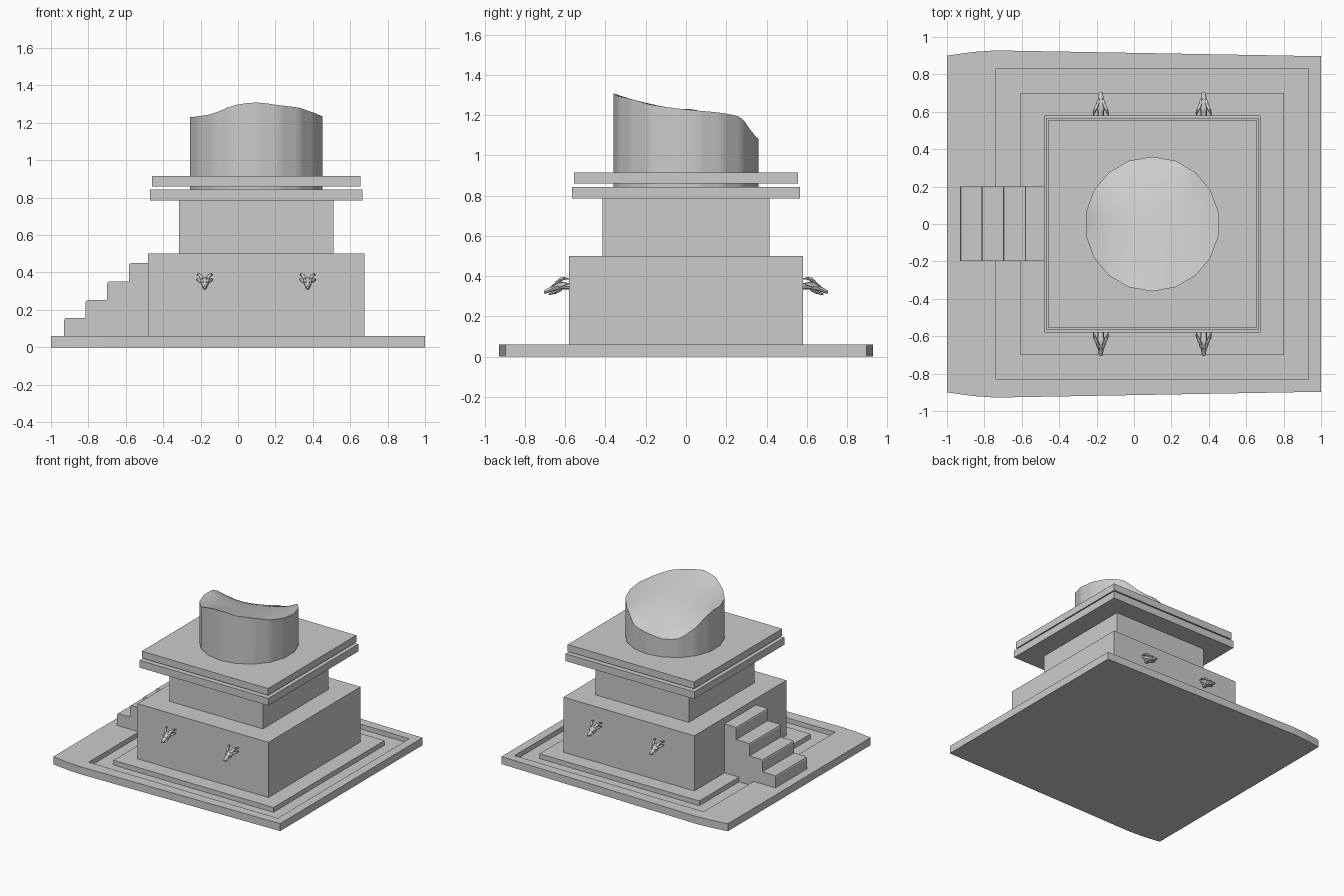
import bpy, bmesh
from math import sin, cos, pi, radians

if "Cube" in bpy.data.objects:
    bpy.data.objects.remove(bpy.data.objects["Cube"])

CX = 0.0975  # axis of the monument


def make(name, verts, faces, smooth=None):
    me = bpy.data.meshes.new(name)
    me.from_pydata(verts, [], faces)
    bm = bmesh.new()
    bm.from_mesh(me)
    bmesh.ops.recalc_face_normals(bm, faces=bm.faces)
    bm.to_mesh(me)
    bm.free()
    ob = bpy.data.objects.new(name, me)
    bpy.context.collection.objects.link(ob)
    bpy.ops.object.select_all(action='DESELECT')
    ob.select_set(True)
    bpy.context.view_layer.objects.active = ob
    if smooth:
        bpy.ops.object.shade_smooth_by_angle(angle=radians(smooth))
    return ob


def bridge(n, rows):
    return [(r * n + i, r * n + (i + 1) % n, (r + 1) * n + (i + 1) % n, (r + 1) * n + i)
            for r in range(rows - 1) for i in range(n)]


def prism(name, pts, place):
    """Extrude a closed profile between two placed copies of it."""
    n = len(pts)
    verts = [place(p, k) for k in (0, 1) for p in pts]
    return make(name, verts, bridge(n, 2) + [tuple(range(n)), tuple(range(n, 2 * n))])


def block(name, hx, hy, z0, z1):
    pts = [(CX - hx, -hy), (CX + hx, -hy), (CX + hx, hy), (CX - hx, hy)]
    return prism(name, pts, lambda p, k: (p[0], p[1], (z0, z1)[k]))


# Ground slab with a sunken channel around an inner plinth
half = [(1, -0.897), (1, 0.897), (-0.74, 0.928), (-0.86, 0.92), (-1, 0.9)]
outline = half[1:] + [(x, -y) for x, y in reversed(half[1:])]
slab = prism("ground_slab", outline, lambda p, k: (p[0], p[1], 0.06 * k))
cutter = block("channel_cutter", 0.8345, 0.83, 0.022, 0.2)
cutter.hide_render = True
mod = slab.modifiers.new("channel", 'BOOLEAN')
mod.operation = 'DIFFERENCE'
mod.object = cutter
mod.solver = 'EXACT'
bpy.context.view_layer.objects.active = slab
bpy.ops.object.modifier_apply(modifier="channel")
bpy.data.objects.remove(cutter)
block("inner_plinth", 0.705, 0.70, 0.022, 0.06)

# Stacked square tiers
block("pedestal_body", 0.5775, 0.58, 0.06, 0.5)
block("pedestal_neck", 0.4125, 0.415, 0.5, 0.785)
block("lower_cap", 0.5675, 0.567, 0.785, 0.843)
block("upper_cap", 0.5575, 0.556, 0.86, 0.915)

# Staircase on the left, with softened step noses
prof = [(-0.93, 0.022)]
xs = [-0.93, -0.815, -0.70, -0.583, -0.47]
for i, z in enumerate([0.157, 0.253, 0.352, 0.45]):
    prof += [(xs[i], z - 0.014), (xs[i] + 0.004, z - 0.004), (xs[i] + 0.014, z), (xs[i + 1], z)]
prof.append((-0.47, 0.022))
prism("stairs", prof, lambda p, k: (p[0], (-0.197, 0.2)[k], p[1]))

# Broken 18-sided column: rim heights every 20 degrees from 10 degrees
rim = [1.222, 1.21, 1.185, 1.105, 1.083, 1.06, 1.068, 1.14, 1.222,
       1.23, 1.235, 1.25, 1.292, 1.308, 1.294, 1.28, 1.253, 1.235]
R, SUB = 0.36, 4
edge = []
for i in range(18):
    a0, a1 = radians(10 + 20 * i), radians(30 + 20 * i)
    p0, p1, p2, p3 = (rim[(i + k) % 18] for k in (-1, 0, 1, 2))
    for s in range(SUB):
        t = s / SUB
        z = p1 + 0.5 * t * (p2 - p0 + t * (2 * p0 - 5 * p1 + 4 * p2 - p3
                                           + t * (3 * (p1 - p2) + p3 - p0)))
        edge.append((R * (cos(a0) * (1 - t) + cos(a1) * t),
                     R * (sin(a0) * (1 - t) + sin(a1) * t), z))


def height(x, y):
    """Soft surface spanning the rim."""
    w = [1 / ((x - e[0]) ** 2 + (y - e[1]) ** 2) for e in edge]
    return sum(a * e[2] for a, e in zip(w, edge)) / sum(w)


n = len(edge)
verts = [(CX + x, y, 0.843) for x, y, z in edge] + [(CX + x, y, z) for x, y, z in edge]
fracs = [0.9, 0.78, 0.64, 0.48, 0.32, 0.16]
for f in fracs:
    verts += [(CX + f * x, f * y, height(f * x, f * y)) for x, y, z in edge]
rows = 2 + len(fracs)
verts.append((CX, 0, height(0, 0)))
faces = bridge(n, rows) + [tuple(range(n))]
faces += [((rows - 1) * n + i, (rows - 1) * n + (i + 1) % n, rows * n) for i in range(n)]
make("broken_column", verts, faces, 35)


# Animal-head spouts: lofts of (side, out, up, half width, half height)
def loft(secs, flip, sides=8):
    v = [(flip * x + flip * w * cos(2 * pi * i / sides), o, z + h * sin(2 * pi * i / sides))
         for x, o, z, w, h in secs for i in range(sides)]
    m = len(secs)
    f = bridge(sides, m) + [tuple(range(sides)), tuple(range((m - 1) * sides, m * sides))]
    return v, f


skull = [(0, -0.01, 0.348, 0.016, 0.014), (0, 0.025, 0.352, 0.018, 0.017),
         (0, 0.05, 0.353, 0.026, 0.023), (0, 0.072, 0.347, 0.025, 0.021),
         (0, 0.09, 0.336, 0.015, 0.014), (0, 0.115, 0.325, 0.012, 0.011),
         (0, 0.128, 0.321, 0.006, 0.007)]
jaw = [(0, 0.04, 0.335, 0.016, 0.009), (0, 0.07, 0.32, 0.014, 0.008),
       (0, 0.105, 0.309, 0.007, 0.004)]
horn = [(0.014, 0.07, 0.362, 0.008, 0.009), (0.023, 0.05, 0.382, 0.010, 0.010),
        (0.033, 0.025, 0.389, 0.008, 0.007), (0.040, 0.002, 0.386, 0.002, 0.002)]
ear = [(0.018, 0.055, 0.352, 0.007, 0.011), (0.032, 0.035, 0.358, 0.007, 0.011),
       (0.042, 0.012, 0.362, 0.002, 0.003)]
brow = [(0.014, 0.062, 0.364, 0.008, 0.006), (0.015, 0.08, 0.355, 0.007, 0.006),
        (0.010, 0.093, 0.346, 0.003, 0.003)]
parts = [(skull, 1), (jaw, 1)] + [(p, s) for p in (horn, ear, brow) for s in (-1, 1)]
for side, label in ((-1, "front"), (1, "back")):
    for dx, lr in ((-0.275, "left"), (0.275, "right")):
        verts, faces = [], []
        for secs, flip in parts:
            v, f = loft(secs, flip)
            k = len(verts)
            verts += [(CX + dx + x, side * (0.578 + o), z) for x, o, z in v]
            faces += [tuple(k + i for i in q) for q in f]
        make(f"head_spout_{label}_{lr}", verts, faces, 40)
